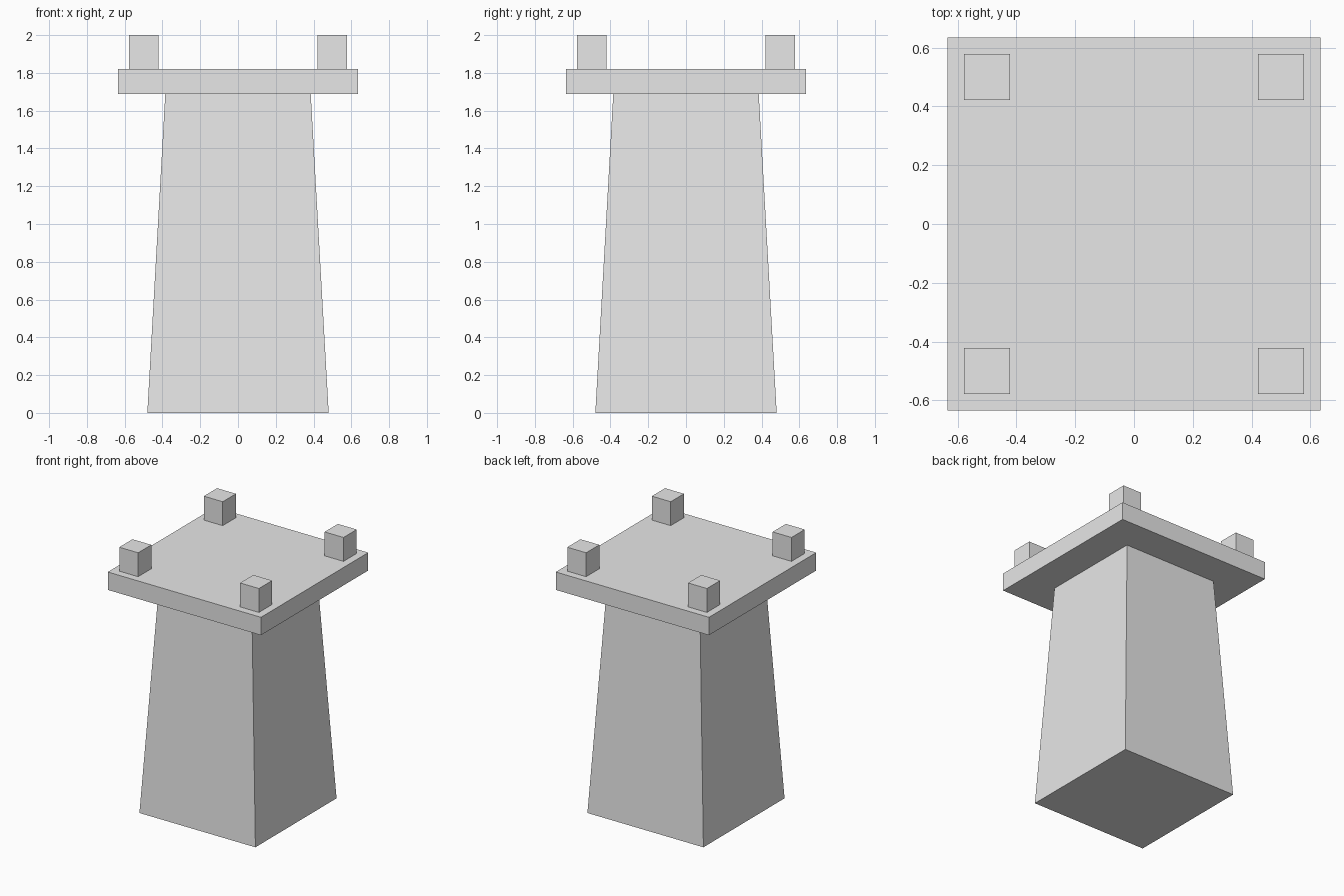
import bpy
import bmesh

cube = bpy.data.objects.get("Cube")
if cube:
    bpy.data.objects.remove(cube, do_unlink=True)

# Single plain stone colour
stone = bpy.data.materials.new("stone_grey")
stone.use_nodes = True
stone.diffuse_color = (0.8, 0.8, 0.8, 1)
bsdf = next(n for n in stone.node_tree.nodes if n.type == "BSDF_PRINCIPLED")
bsdf.inputs["Base Color"].default_value = stone.diffuse_color


def block(name, half, z0, z1, x=0, y=0, top_half=None):
    """Square block from z0 to z1, optionally tapered to top_half."""
    taper = (top_half or half) / half
    bm = bmesh.new()
    bmesh.ops.create_cube(bm, size=2)
    for v in bm.verts:
        scale = half * (taper if v.co.z > 0 else 1)
        v.co.x *= scale
        v.co.y *= scale
        v.co.z = z1 if v.co.z > 0 else z0
    mesh = bpy.data.meshes.new(name)
    bm.to_mesh(mesh)
    bm.free()
    mesh.materials.append(stone)
    obj = bpy.data.objects.new(name, mesh)
    obj.location = (x, y, 0)
    bpy.context.collection.objects.link(obj)
    return obj


# Tapered shaft and overhanging platform
block("tower_shaft", 0.48, 0, 1.687, top_half=0.385)
block("platform", 0.634, 1.687, 1.821)

# One battlement on each corner
for side, sx in (("right", -1), ("left", 1)):
    for end, sy in (("front", -1), ("back", 1)):
        block(f"battlement_{end}_{side}", 0.078, 1.821, 2, 0.5 * sx, 0.5 * sy)
